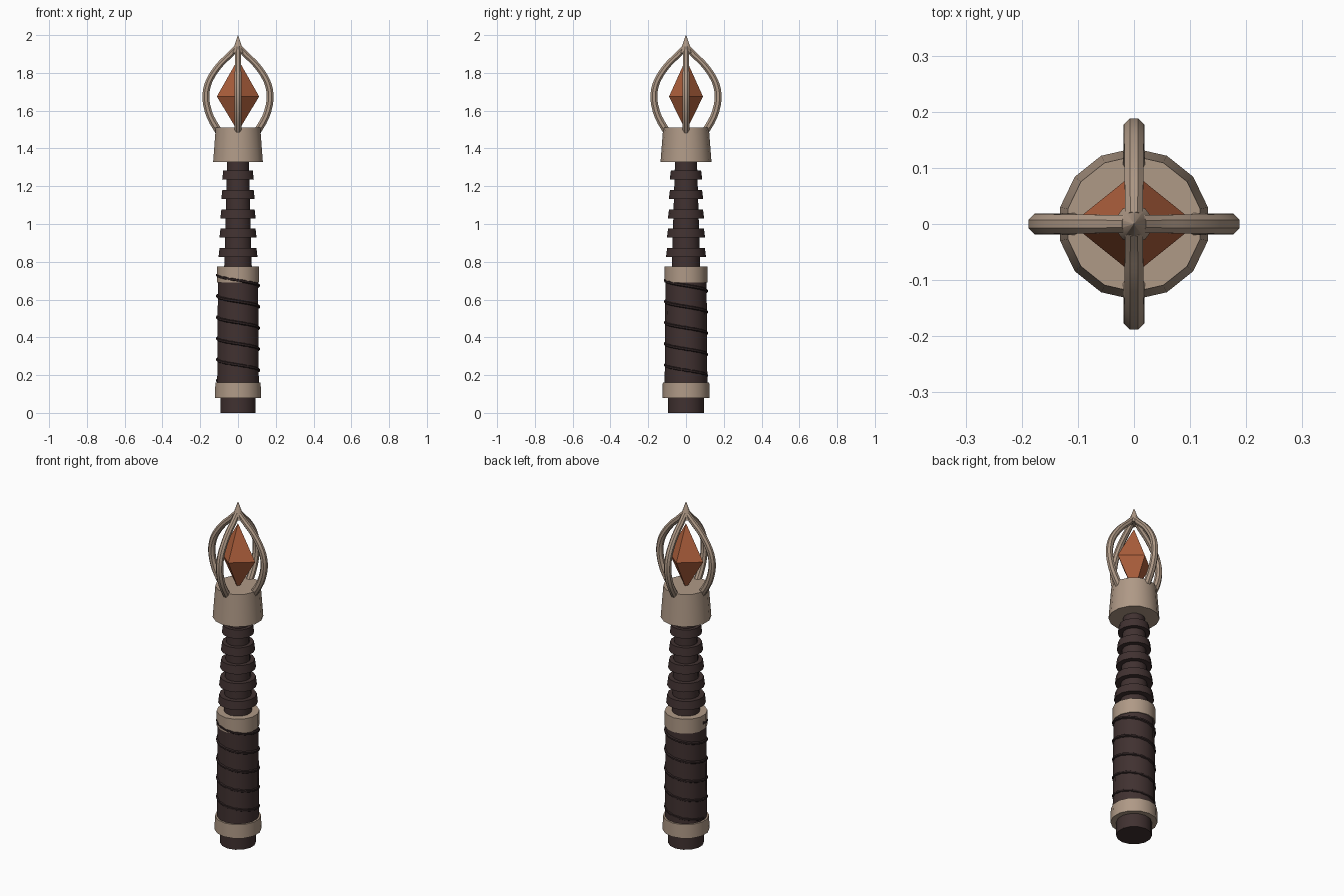
import bpy, bmesh, math
from mathutils import Vector

if "Cube" in bpy.data.objects:
    bpy.data.objects.remove(bpy.data.objects["Cube"])

SIDES = 14


def material(name, rgb):
    m = bpy.data.materials.new(name)
    m.diffuse_color = (*rgb, 1)
    m.use_nodes = True
    m.node_tree.nodes["Principled BSDF"].inputs["Base Color"].default_value = m.diffuse_color
    return m


TAN = material("tan metal", (0.43, 0.32, 0.24))
DARK = material("dark brown leather", (0.052, 0.031, 0.030))
CORD = material("darker cord", (0.030, 0.018, 0.018))
ORANGE = material("orange crystal", (0.42, 0.115, 0.045))


def finish(bm, name, mat, smooth=True):
    bmesh.ops.recalc_face_normals(bm, faces=bm.faces)
    me = bpy.data.meshes.new(name)
    bm.to_mesh(me)
    bm.free()
    me.materials.append(mat)
    if smooth:
        me.shade_smooth()
        me.set_sharp_from_angle(angle=math.radians(40))
    ob = bpy.data.objects.new(name, me)
    bpy.context.collection.objects.link(ob)
    return ob


def drum(name, z0, z1, r0, r1, mat, sides=SIDES):
    """Upright cylinder or cone between two heights."""
    bm = bmesh.new()
    bmesh.ops.create_cone(bm, cap_ends=True, segments=sides, radius1=r0,
                          radius2=r1, depth=z1 - z0)
    bmesh.ops.translate(bm, verts=bm.verts, vec=(0, 0, (z0 + z1) / 2))
    return finish(bm, name, mat)


def tube(name, pts, side_dirs, radii, mat, sides=8):
    """Round bar swept along points; side_dirs orient each section."""
    bm = bmesh.new()
    rings = []
    for i, p in enumerate(pts):
        t = (pts[min(i + 1, len(pts) - 1)] - pts[max(i - 1, 0)]).normalized()
        u = side_dirs[i]
        v = t.cross(u).normalized()
        ring = []
        for k in range(sides):
            a = 2 * math.pi * (k + 0.5) / sides
            ring.append(bm.verts.new(p + (u * math.cos(a) + v * math.sin(a)) * radii[i]))
        rings.append(ring)
    for a, b in zip(rings, rings[1:]):
        for k in range(sides):
            n = (k + 1) % sides
            bm.faces.new((a[k], a[n], b[n], b[k]))
    bm.faces.new(rings[0])
    bm.faces.new(rings[-1])
    return finish(bm, name, mat)


def spline(ctrl, steps):
    """Catmull-Rom curve through the control points."""
    c = [ctrl[0]] + ctrl + [ctrl[-1]]
    out = []
    for i in range(1, len(c) - 2):
        p0, p1, p2, p3 = c[i - 1:i + 3]
        for s in range(steps):
            t = s / steps
            out.append(0.5 * (2 * p1 + (p2 - p0) * t
                              + (2 * p0 - 5 * p1 + 4 * p2 - p3) * t * t
                              + (3 * p1 - p0 - 3 * p2 + p3) * t ** 3))
    return out + [ctrl[-1]]


# Handle: pommel, collars and grip
drum("pommel", 0, 0.09, 0.095, 0.095, DARK)
drum("lower_collar", 0.08, 0.16, 0.125, 0.123, TAN)
drum("grip", 0.15, 0.70, 0.113, 0.109, DARK)
drum("upper_collar", 0.69, 0.775, 0.114, 0.114, TAN)

# Cord spiralling down around the grip
pitch, n = 0.112, 20
pts, dirs = [], []
for i in range(int(5 * n) + 1):
    a = math.pi + 2 * math.pi * i / n
    d = Vector((math.cos(a), math.sin(a), 0))
    z = 0.73 - pitch * i / n
    pts.append(d * 0.1085 + Vector((0, 0, z)))
    dirs.append(d)
tube("grip_cord", pts, dirs, [0.009] * len(pts), CORD, 6)

# Neck with flared ridges
drum("neck", 0.77, 1.34, 0.075, 0.058, DARK)
for i in range(5):
    z = 0.825 + 0.1025 * i
    r = 0.106 - 0.005 * i
    drum(f"neck_ridge_{i + 1}", z, z + 0.048, r, r - 0.006, DARK)

# Cup holding the cage
drum("cup", 1.327, 1.51, 0.135, 0.121, TAN)

# Crystal: stretched octahedron
bm = bmesh.new()
mid = [bm.verts.new(p) for p in ((0.112, 0, 1.675), (0, 0.09, 1.675),
                                 (-0.112, 0, 1.675), (0, -0.09, 1.675))]
top, bottom = bm.verts.new((0, 0, 1.873)), bm.verts.new((0, 0, 1.49))
for k in range(4):
    bm.faces.new((mid[k], mid[(k + 1) % 4], top))
    bm.faces.new((mid[(k + 1) % 4], mid[k], bottom))
finish(bm, "crystal", ORANGE, smooth=False)

# Four curved cage bars
profile = [(0.102, 1.49), (0.148, 1.57), (0.17, 1.66), (0.161, 1.735),
           (0.132, 1.795), (0.09, 1.85), (0.045, 1.893), (0.01, 1.93)]
path = spline([Vector((x, 0, z)) for x, z in profile], 3)
radii = [0.021 - 0.004 * i / (len(path) - 1) for i in range(len(path))]
for k in range(4):
    bar = tube(f"cage_bar_{k + 1}", path, [Vector((0, 1, 0))] * len(path), radii, TAN)
    bar.rotation_euler.z = k * math.pi / 2

# Pointed finial
drum("finial", 1.905, 2.0, 0.034, 0.001, TAN, 10)
